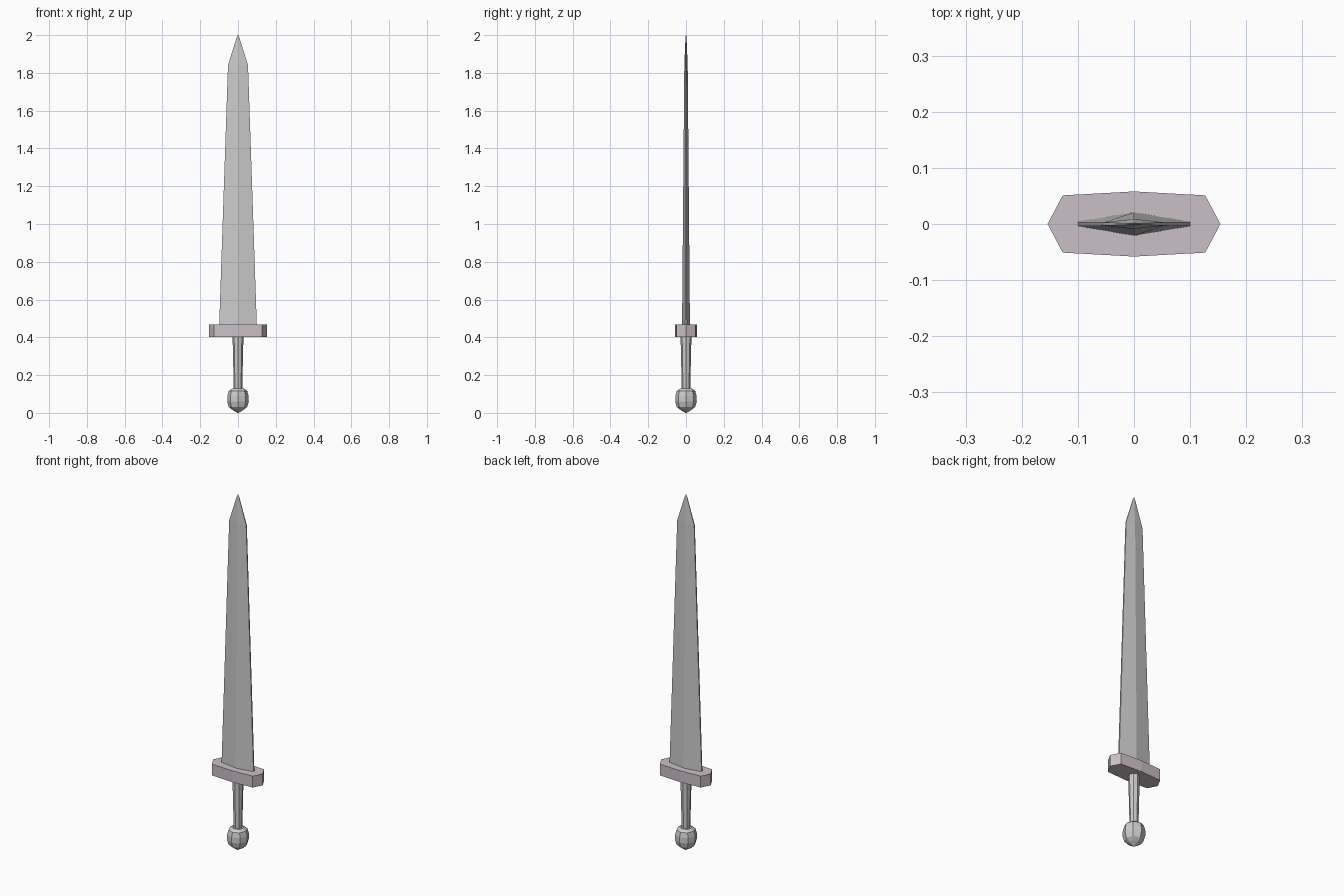
import bpy, bmesh, math

if "Cube" in bpy.data.objects:
    bpy.data.objects.remove(bpy.data.objects["Cube"])


def loft(name, rings):
    """Skin a stack of equal-length rings and cap both ends."""
    bm = bmesh.new()
    loops = [[bm.verts.new(p) for p in ring] for ring in rings]
    n = len(rings[0])
    for a, b in zip(loops, loops[1:]):
        for i in range(n):
            j = (i + 1) % n
            bm.faces.new((a[i], a[j], b[j], b[i]))
    bm.faces.new(loops[0][::-1])
    bm.faces.new(loops[-1])
    bmesh.ops.recalc_face_normals(bm, faces=bm.faces)
    mesh = bpy.data.meshes.new(name)
    bm.to_mesh(mesh)
    bm.free()
    obj = bpy.data.objects.new(name, mesh)
    bpy.context.collection.objects.link(obj)
    return obj


def turned(name, profile, sides=8):
    """Low-poly round part from (radius, z) pairs."""
    angles = [math.tau * i / sides for i in range(sides)]
    return loft(name, [[(r * math.cos(a), r * math.sin(a), z) for a in angles]
                       for r, z in profile])


def blade_ring(w, t, e, z):
    """Diamond section with narrow blunted edges."""
    return [(w, -e, z), (w, e, z), (0, t, z),
            (-w, e, z), (-w, -e, z), (0, -t, z)]


# Blade: long taper, then a short point
loft("blade", [blade_ring(*s) for s in (
    (0.10, 0.021, 0.004, 0.45),
    (0.053, 0.009, 0.003, 1.84),
    (0.008, 0.003, 0.001, 1.985),
    (0.001, 0.001, 0.0005, 2.0))])

# Crossguard: eight-sided plate with pointed ends
plan = [(0.154, 0), (0.127, 0.051), (0, 0.058), (-0.127, 0.051),
        (-0.154, 0), (-0.127, -0.051), (0, -0.058), (0.127, -0.051)]
guard = loft("crossguard", [[(x, y, z) for x, y in plan] for z in (0.403, 0.467)])
mat = bpy.data.materials.new("pale_mauve")
mat.diffuse_color = (0.60, 0.53, 0.57, 1)
mat.use_nodes = True
mat.node_tree.nodes["Principled BSDF"].inputs["Base Color"].default_value = mat.diffuse_color
guard.data.materials.append(mat)

# Grip: tapers towards the pommel
turned("grip", [(0.022, 0.11), (0.029, 0.41)])

# Pommel: faceted ball with a shallow cone underneath
turned("pommel", [(0.003, 0.0), (0.031, 0.017), (0.049, 0.032), (0.057, 0.06),
                  (0.056, 0.09), (0.049, 0.116), (0.032, 0.128)])
